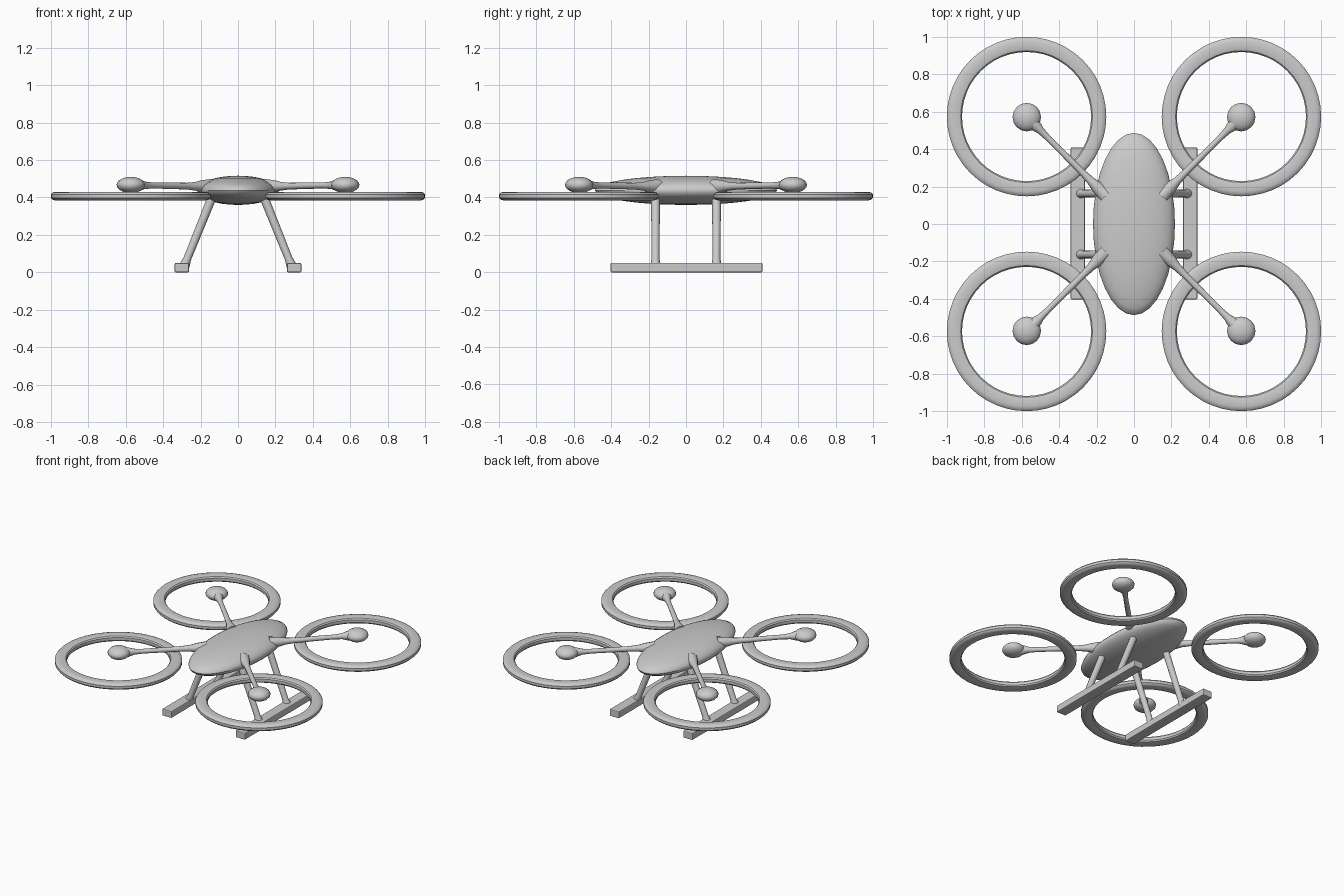
import bpy, math
from mathutils import Vector

if "Cube" in bpy.data.objects:
    bpy.data.objects.remove(bpy.data.objects["Cube"])


def finish(name, verts, faces, angle=35):
    mesh = bpy.data.meshes.new(name)
    mesh.from_pydata(verts, [], faces)
    mesh.update()
    obj = bpy.data.objects.new(name, mesh)
    bpy.context.collection.objects.link(obj)
    bpy.ops.object.select_all(action='DESELECT')
    obj.select_set(True)
    bpy.context.view_layer.objects.active = obj
    bpy.ops.object.mode_set(mode='EDIT')
    bpy.ops.mesh.select_all(action='SELECT')
    bpy.ops.mesh.normals_make_consistent(inside=False)
    bpy.ops.object.mode_set(mode='OBJECT')
    bpy.ops.object.shade_smooth_by_angle(angle=math.radians(angle))
    return obj


def ellipsoid(name, centre, radii, seg, rings):
    bpy.ops.mesh.primitive_uv_sphere_add(segments=seg, ring_count=rings, radius=1, location=centre)
    obj = bpy.context.object
    obj.name = name
    obj.scale = radii
    bpy.ops.object.transform_apply(location=False, rotation=False, scale=True)
    bpy.ops.object.shade_smooth_by_angle(angle=math.radians(35))
    return obj


def rod(name, start, end, profile, seg=12):
    """Round bar; profile lists (position 0..1, radius)."""
    start, end = Vector(start), Vector(end)
    turn = (end - start).to_track_quat('Z', 'Y')
    verts, faces = [], []
    for t, r in profile:
        for i in range(seg):
            a = 2 * math.pi * i / seg
            verts.append(start.lerp(end, t) + turn @ Vector((r * math.cos(a), r * math.sin(a), 0)))
    for k in range(len(profile) - 1):
        for i in range(seg):
            j = (i + 1) % seg
            faces.append((k * seg + i, k * seg + j, (k + 1) * seg + j, (k + 1) * seg + i))
    faces.append(tuple(range(seg)))
    faces.append(tuple(range((len(profile) - 1) * seg, len(profile) * seg)))
    return finish(name, verts, faces)


def ring(name, centre, profile, seg=48):
    """Closed (radius, height) section swept round a vertical axis."""
    n = len(profile)
    verts, faces = [], []
    for i in range(seg):
        a = 2 * math.pi * i / seg
        for r, z in profile:
            verts.append((centre[0] + r * math.cos(a), centre[1] + r * math.sin(a), centre[2] + z))
        for k in range(n):
            m, j = (k + 1) % n, (i + 1) % seg
            faces.append((i * n + k, i * n + m, j * n + m, j * n + k))
    return finish(name, verts, faces)


# Body pod
ellipsoid("body", (0, 0, 0.438), (0.219, 0.487, 0.078), 32, 16)

# Guard section: flat band with rounded rims
guard = [(0.345, -0.010), (0.352, -0.019), (0.366, -0.023), (0.402, -0.023),
         (0.417, -0.019), (0.426, -0.009), (0.426, 0.009), (0.417, 0.019),
         (0.402, 0.023), (0.366, 0.023), (0.352, 0.019), (0.345, 0.010)]
arm = [(0, 0.04), (0.12, 0.032), (0.19, 0.023), (0.3, 0.018),
       (0.75, 0.016), (0.85, 0.02), (0.92, 0.032), (1, 0.035)]

for sx, side in ((-1, "left"), (1, "right")):
    for sy, end in ((-1, "front"), (1, "back")):
        tag = f"{end}_{side}"
        # Propeller guard, motor and arm
        ring(f"{tag}_guard", (sx * 0.574, sy * 0.574, 0.407), guard)
        ellipsoid(f"{tag}_motor", (sx * 0.573, sy * 0.571, 0.467), (0.076, 0.076, 0.043), 16, 10)
        rod(f"{tag}_arm", (sx * 0.15, sy * 0.15, 0.458), (sx * 0.56, sy * 0.56, 0.466), arm)
        # Splayed landing leg
        rod(f"{tag}_leg", (sx * 0.135, sy * 0.163, 0.41), (sx * 0.286, sy * 0.163, 0.035),
            [(0, 0.024), (0.9, 0.021), (1, 0.028)])

    # Landing skid
    bpy.ops.mesh.primitive_cube_add(size=1, location=(sx * 0.300, 0.003, 0.025))
    skid = bpy.context.object
    skid.name = f"{side}_skid"
    skid.scale = (0.077, 0.812, 0.05)
    bpy.ops.object.transform_apply(location=False, rotation=False, scale=True)
    bevel = skid.modifiers.new("soft_edges", 'BEVEL')
    bevel.width = 0.006
    bevel.segments = 2
